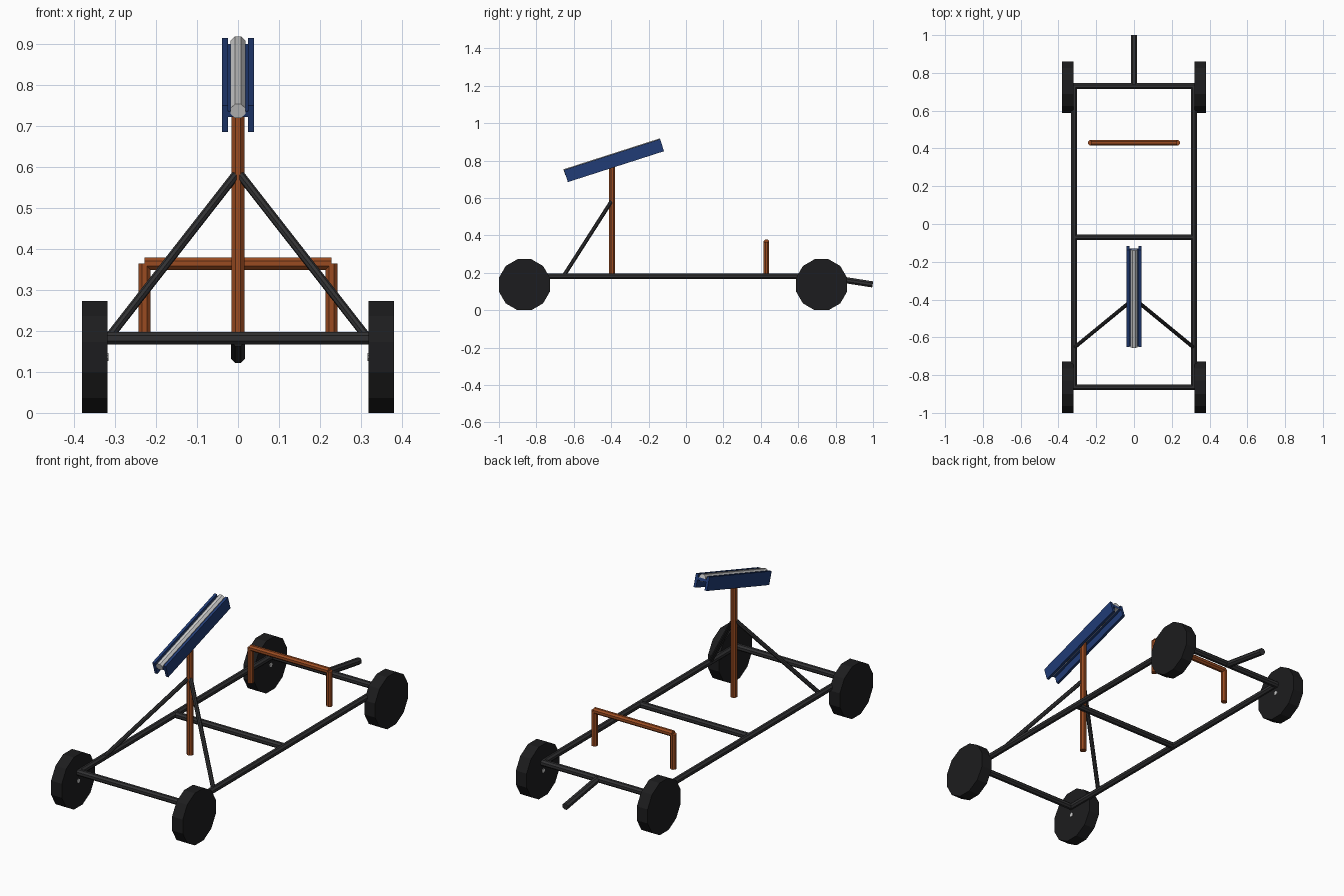
import bpy, math
from mathutils import Vector, Matrix

if "Cube" in bpy.data.objects:
    bpy.data.objects.remove(bpy.data.objects["Cube"])


def material(name, rgb):
    m = bpy.data.materials.new(name)
    m.diffuse_color = (*rgb, 1)
    m.use_nodes = True
    m.node_tree.nodes["Principled BSDF"].inputs["Base Color"].default_value = m.diffuse_color
    return m


DARK = material("dark_steel", (0.03, 0.03, 0.032))
RUBBER = material("rubber", (0.012, 0.012, 0.013))
ORANGE = material("orange_paint", (0.32, 0.07, 0.015))
BLUE = material("blue_paint", (0.015, 0.045, 0.18))


def tube(name, a, b, flat, mat=None, sides=8):
    """Faceted rod from a to b; flat = distance from axis to a flat side."""
    a, b = Vector(a), Vector(b)
    d = b - a
    bpy.ops.mesh.primitive_cylinder_add(
        vertices=sides, radius=flat / math.cos(math.pi / sides), depth=d.length)
    ob = bpy.context.object
    ob.name = name
    ob.matrix_world = (Matrix.Translation((a + b) / 2)
                       @ d.to_track_quat('Z', 'Y').to_matrix().to_4x4()
                       @ Matrix.Rotation(math.pi / sides, 4, 'Z'))
    if mat:
        ob.data.materials.append(mat)
    return ob


def box(name, frame, centre, size, mat):
    bpy.ops.mesh.primitive_cube_add(size=1)
    ob = bpy.context.object
    ob.name = name
    ob.matrix_world = frame @ Matrix.Translation(centre) @ Matrix.Diagonal((*size, 1))
    ob.data.materials.append(mat)


FRONT, REAR, RAIL_Z = -0.864, 0.73, 0.182

# frame cross bars
for label, y in (("front", FRONT), ("middle", -0.07), ("rear", REAR)):
    tube(label + "_cross_bar", (-0.32, y, RAIL_Z), (0.32, y, RAIL_Z), 0.0155, DARK)

for side, s in (("left", -1), ("right", 1)):
    # side rail
    tube(side + "_rail", (s * 0.317, FRONT, RAIL_Z), (s * 0.317, REAR, RAIL_Z), 0.0155, DARK)
    # diagonal brace to the post
    tube(side + "_brace", (s * 0.317, -0.655, RAIL_Z), (0, -0.395, 0.588), 0.01, DARK)
    # rear handle upright
    tube(side + "_upright", (s * 0.228, 0.43, RAIL_Z), (s * 0.228, 0.43, 0.364), 0.0147, ORANGE)
    # wheels with axle ends
    for label, y in (("front", FRONT), ("rear", 0.725)):
        tube(f"{label}_{side}_wheel", (s * 0.319, y, 0.1365), (s * 0.381, y, 0.1365),
             0.1365, RUBBER, 12)
        tube(f"{label}_{side}_axle", (s * 0.316, y, 0.1365), (s * 0.36, y, 0.1365), 0.01)

# handle bar, tow bar and post
tube("handle_bar", (-0.228, 0.43, 0.364), (0.228, 0.43, 0.364), 0.0147, ORANGE)
tube("tow_bar", (0, REAR, 0.18), (0, 0.998, 0.138), 0.0165, DARK)
tube("post", (0, -0.395, RAIL_Z), (0, -0.395, 0.805), 0.0155, ORANGE)

# tilted channel head: two side plates, a web and a round bar on top
head = Matrix.Translation((0, -0.385, 0.80)) @ Matrix.Rotation(math.radians(17.8), 4, 'X')
for side, s in (("left", -1), ("right", 1)):
    box(side + "_head_plate", head, (s * 0.032, 0, 0), (0.014, 0.54, 0.068), BLUE)
box("head_web", head, (0, 0, 0.012), (0.056, 0.54, 0.014), BLUE)
tube("head_bar", head @ Vector((0, -0.272, 0.0205)), head @ Vector((0, 0.27, 0.0205)), 0.018)
